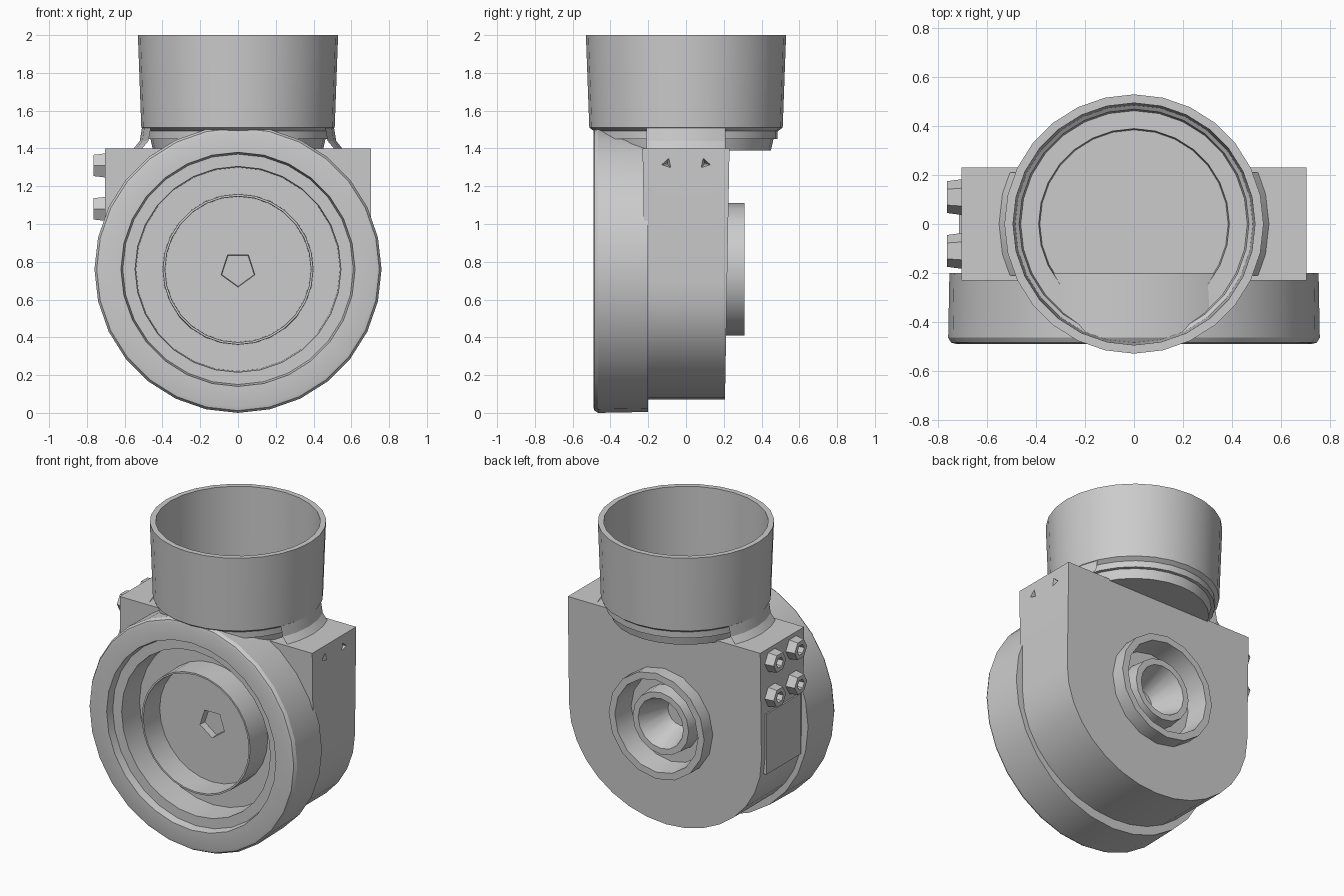
import bpy, bmesh, math
from mathutils import Vector

if "Cube" in bpy.data.objects:
    bpy.data.objects.remove(bpy.data.objects["Cube"], do_unlink=True)

GREY = (0.6, 0.6, 0.6, 1)
metal = bpy.data.materials.new("grey_metal")
metal.use_nodes = True
metal.diffuse_color = GREY
metal.node_tree.nodes["Principled BSDF"].inputs["Base Color"].default_value = GREY

CZ = 0.76  # height of the round body's axis


def shade(obj):
    bpy.ops.object.select_all(action='DESELECT')
    obj.select_set(True)
    bpy.context.view_layer.objects.active = obj
    bpy.ops.object.shade_smooth_by_angle(angle=math.radians(28))


def finish(name, bm):
    """Turn a bmesh into a shaded object."""
    bmesh.ops.recalc_face_normals(bm, faces=bm.faces)
    mesh = bpy.data.meshes.new(name)
    bm.to_mesh(mesh)
    bm.free()
    obj = bpy.data.objects.new(name, mesh)
    bpy.context.collection.objects.link(obj)
    mesh.materials.append(metal)
    shade(obj)
    return obj


def lathe(name, profile, place, sides=28, phase=0.0, clip_y=None):
    """Turn (radius, height) points; place maps (u, v, height) to a position."""
    bm = bmesh.new()
    rings = []
    for r, h in profile:
        count = 1 if r == 0 else sides
        turns = [phase + math.tau * i / sides for i in range(count)]
        rings.append([bm.verts.new(place(r * math.cos(t), r * math.sin(t), h)) for t in turns])
    for a, b in zip(rings, rings[1:]):
        for i in range(sides):
            j = (i + 1) % sides
            corners = [a[i % len(a)], a[j % len(a)], b[j % len(b)], b[i % len(b)]]
            bm.faces.new(list(dict.fromkeys(corners)))
    if clip_y:
        for side in (-1, 1):
            bmesh.ops.bisect_plane(bm, geom=bm.verts[:] + bm.edges[:] + bm.faces[:],
                                   plane_co=(0, side * clip_y, 0), plane_no=(0, side, 0),
                                   clear_outer=True)
    return finish(name, bm)


def along_z(u, v, h):
    return Vector((u, v, h))


def along_y(u, v, h):
    return Vector((u, h, CZ + v))


def along_x(y, z):
    return lambda u, v, h: Vector((h, y + u, z + v))


def rod(r0, h0, r1, h1):
    return [(0, h0), (r0, h0), (r1, h1), (0, h1)]


def cut(target, cutter):
    """Subtract the cutter, discard it and mark the new sharp edges."""
    mod = target.modifiers.new("cut", 'BOOLEAN')
    mod.operation = 'DIFFERENCE'
    mod.solver = 'EXACT'
    mod.object = cutter
    cutter.hide_render = True
    bpy.ops.object.select_all(action='DESELECT')
    bpy.context.view_layer.objects.active = target
    target.select_set(True)
    bpy.ops.object.modifier_apply(modifier=mod.name)
    bpy.data.objects.remove(cutter, do_unlink=True)
    bm = bmesh.new()
    bm.from_mesh(target.data)
    bmesh.ops.triangulate(bm, faces=[f for f in bm.faces if len(f.verts) > 4])
    bm.to_mesh(target.data)
    bm.free()
    shade(target)


# Housing: square shoulders on a rounded bottom, slightly thicker at the top
bm = bmesh.new()
outline = [(0.705, 1.40), (-0.705, 1.40)]
for i in range(17):
    t = math.pi + math.pi * i / 16
    outline.append((0.705 * math.cos(t), 0.69 + 0.62 * math.sin(t)))
face = bm.faces.new([bm.verts.new((x, -1, z)) for x, z in outline])
moved = bmesh.ops.extrude_face_region(bm, geom=[face])["geom"]
bmesh.ops.translate(bm, vec=(0, 2, 0),
                    verts=[v for v in moved if isinstance(v, bmesh.types.BMVert)])
for v in bm.verts:
    v.co.y *= 0.205 + 0.018 * v.co.z
housing = finish("housing", bm)
cut(housing, lathe("port_cutter", rod(0.31, 0.0, 0.31, 0.4), along_y))
for y in (-0.1, 0.1):
    cut(housing, lathe("pit_cutter", rod(0.005, 0.66, 0.035, 0.715),
                       along_x(y, 1.32), sides=3, phase=math.pi * (0.5 + y)))

# Front disc: softened rim, stepped ring groove, thin cup wall and recessed floor
front_disc = lathe("front_disc", [
    (0, -0.20), (0.755, -0.20), (0.76, -0.465), (0.748, -0.485), (0.73, -0.49),
    (0.62, -0.49), (0.61, -0.44), (0.545, -0.44), (0.54, -0.26), (0.40, -0.26),
    (0.398, -0.44), (0.387, -0.44), (0.385, -0.27), (0, -0.27)], along_y)
cut(front_disc, lathe("hub_cutter", rod(0.105, -0.4, 0.09, -0.225), along_y,
                      sides=5, phase=-math.pi / 2))

# Rear port: raised ring, groove and a tapered inner socket
lathe("rear_port", [
    (0.35, 0.20), (0.35, 0.31), (0.305, 0.31), (0.29, 0.16), (0.215, 0.16),
    (0.205, 0.265), (0.165, 0.265), (0.09, 0.06), (0, 0.06)], along_y, sides=16)

# Top pipe: open cup with an inner ledge, and a flared collar on the shoulders
lathe("top_pipe", [
    (0, 1.39), (0.45, 1.39), (0.47, 1.48), (0.512, 1.51), (0.53, 2.0), (0.495, 2.0),
    (0.485, 1.45), (0.39, 1.45), (0.385, 1.41), (0, 1.41)], along_z)
lathe("pipe_collar", [(0.56, 1.39), (0.52, 1.44), (0.505, 1.53)], along_z, clip_y=0.21)

# Four small sockets on the right-hand side
for row, z in (("upper", 1.31), ("lower", 1.08)):
    for col, y in (("front", -0.11), ("rear", 0.11)):
        lathe(f"{row}_{col}_socket", [
            (0.075, -0.69), (0.065, -0.765), (0.035, -0.765), (0.03, -0.71), (0, -0.71)],
            along_x(y, z), sides=6)

# Thin cover plate under the sockets
bm = bmesh.new()
bmesh.ops.create_cube(bm, size=1)
for v in bm.verts:
    v.co = Vector((-0.685 + 0.06 * v.co.x, 0.36 * v.co.y, 0.78 + 0.40 * v.co.z))
finish("side_plate", bm)
